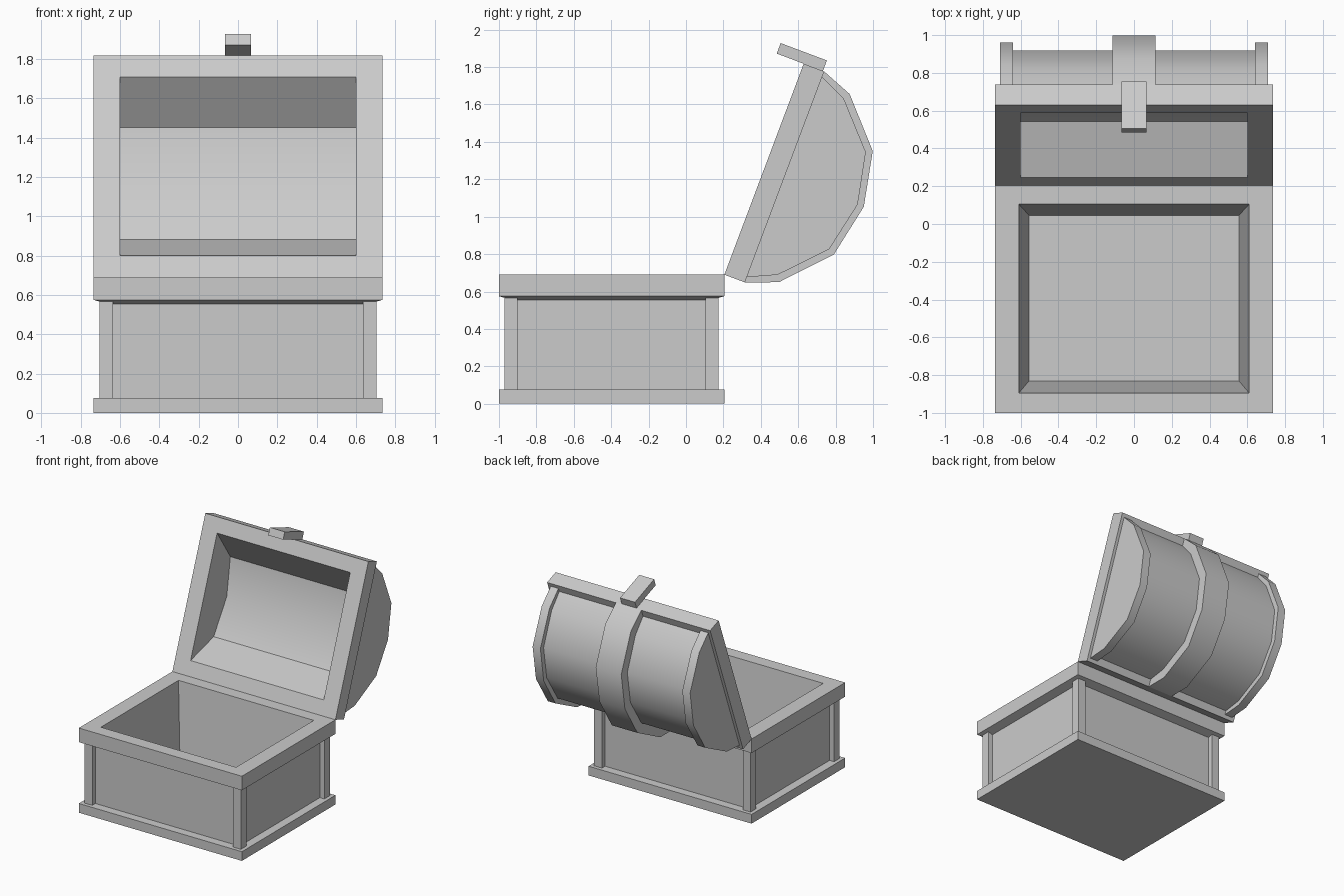
import bpy, bmesh, math

if "Cube" in bpy.data.objects:
    bpy.data.objects.remove(bpy.data.objects["Cube"])

TILT = math.atan2(1.13, 0.425)          # opening angle of the lid
C, S = math.cos(TILT), math.sin(TILT)
HINGE_Y, HINGE_Z = 0.205, 0.69
MID = 0.6025                            # middle of the lid depth


def finish(name, bm, smooth=False):
    bmesh.ops.recalc_face_normals(bm, faces=bm.faces[:])
    me = bpy.data.meshes.new(name)
    bm.to_mesh(me)
    bm.free()
    ob = bpy.data.objects.new(name, me)
    bpy.context.collection.objects.link(ob)
    if smooth:
        smooth_edges(ob)
    return ob


def activate(ob):
    bpy.ops.object.select_all(action='DESELECT')
    ob.select_set(True)
    bpy.context.view_layer.objects.active = ob


def smooth_edges(ob):
    activate(ob)
    bpy.ops.object.shade_smooth_by_angle(angle=math.radians(36))


def loft(name, loops):
    """Capped skin through a list of equally long point loops."""
    bm = bmesh.new()
    rings = [[bm.verts.new(p) for p in lp] for lp in loops]
    n = len(rings[0])
    for a, b in zip(rings, rings[1:]):
        for i in range(n):
            j = (i + 1) % n
            bm.faces.new((a[i], a[j], b[j], b[i]))
    bm.faces.new(rings[0])
    bm.faces.new(rings[-1])
    return bm


def rect(hx, y0, y1, z):
    return [(-hx, y0, z), (hx, y0, z), (hx, y1, z), (-hx, y1, z)]


def lid_prism(name, profile, x0, x1, smooth=False):
    """Extrude a lid profile (u along opening, v outward) across x."""
    def place(x):
        return [(x, HINGE_Y + C * u + S * v, HINGE_Z + S * u - C * v)
                for u, v in profile]
    return finish(name, loft(name, [place(x0), place(x1)]), smooth)


def arch(half):
    """Mirror half a profile about the middle of the lid."""
    return half + [(2 * MID - u, v) for u, v in reversed(half) if u < MID]


# chest base: plate, recessed panels, rim and tapered inside
finish("chest_base", loft("chest_base", [
    rect(0.735, -1.0, 0.205, 0.0),
    rect(0.735, -1.0, 0.205, 0.075),
    rect(0.665, -0.93, 0.135, 0.075),
    rect(0.665, -0.93, 0.135, 0.555),
    rect(0.735, -1.0, 0.205, 0.575),
    rect(0.735, -1.0, 0.205, 0.69),
    rect(0.61, -0.895, 0.105, 0.69),
    rect(0.555, -0.83, 0.045, 0.08)]))

# corner posts
for side, sx in (("left", -1), ("right", 1)):
    for end, y in (("front", -0.97), ("back", 0.105)):
        pts = [[(sx * x, yy, z) for x, yy in
                ((0.635, y), (0.705, y), (0.705, y + 0.07), (0.635, y + 0.07))]
               for z in (0.07, 0.57)]
        finish(f"{end}_{side}_post", loft("post", pts))

# lid profiles
barrel = arch([(0.06, 0.117), (0.135, 0.25), (0.345, 0.44), (MID, 0.495)])
end_arch = arch([(0.03, 0.117), (0.10, 0.267), (0.325, 0.477), (MID, 0.535)])
mid_arch = arch([(0.0, 0.117), (0.065, 0.287), (0.307, 0.51), (MID, 0.57)])
hollow = arch([(0.081, -0.05), (0.298, 0.25), (MID, 0.315)])

# hollowed rim and barrel of the lid
rim = lid_prism("lid_rim", [(0, 0), (1.205, 0), (1.205, 0.117), (0, 0.117)],
                -0.735, 0.735)
shell = lid_prism("lid_barrel", barrel, -0.65, 0.65)
cutter = lid_prism("lid_hollow_cutter", hollow, -0.6, 0.6)
cutter.hide_render = True
for ob in (rim, shell):
    mod = ob.modifiers.new("hollow", 'BOOLEAN')
    mod.operation = 'DIFFERENCE'
    mod.solver = 'EXACT'
    mod.object = cutter
    activate(ob)
    bpy.ops.object.modifier_apply(modifier="hollow")
    smooth_edges(ob)
bpy.data.objects.remove(cutter)

# raised bands over the barrel
lid_prism("lid_middle_band", mid_arch + barrel[::-1], -0.115, 0.115, True)
lid_prism("lid_left_band", end_arch, -0.71, -0.64, True)
lid_prism("lid_right_band", end_arch, 0.64, 0.71, True)

# latch on the lid's free edge
lid_prism("latch", [(1.205, -0.154), (1.265, -0.154), (1.265, 0.11), (1.205, 0.11)],
          -0.067, 0.067)
